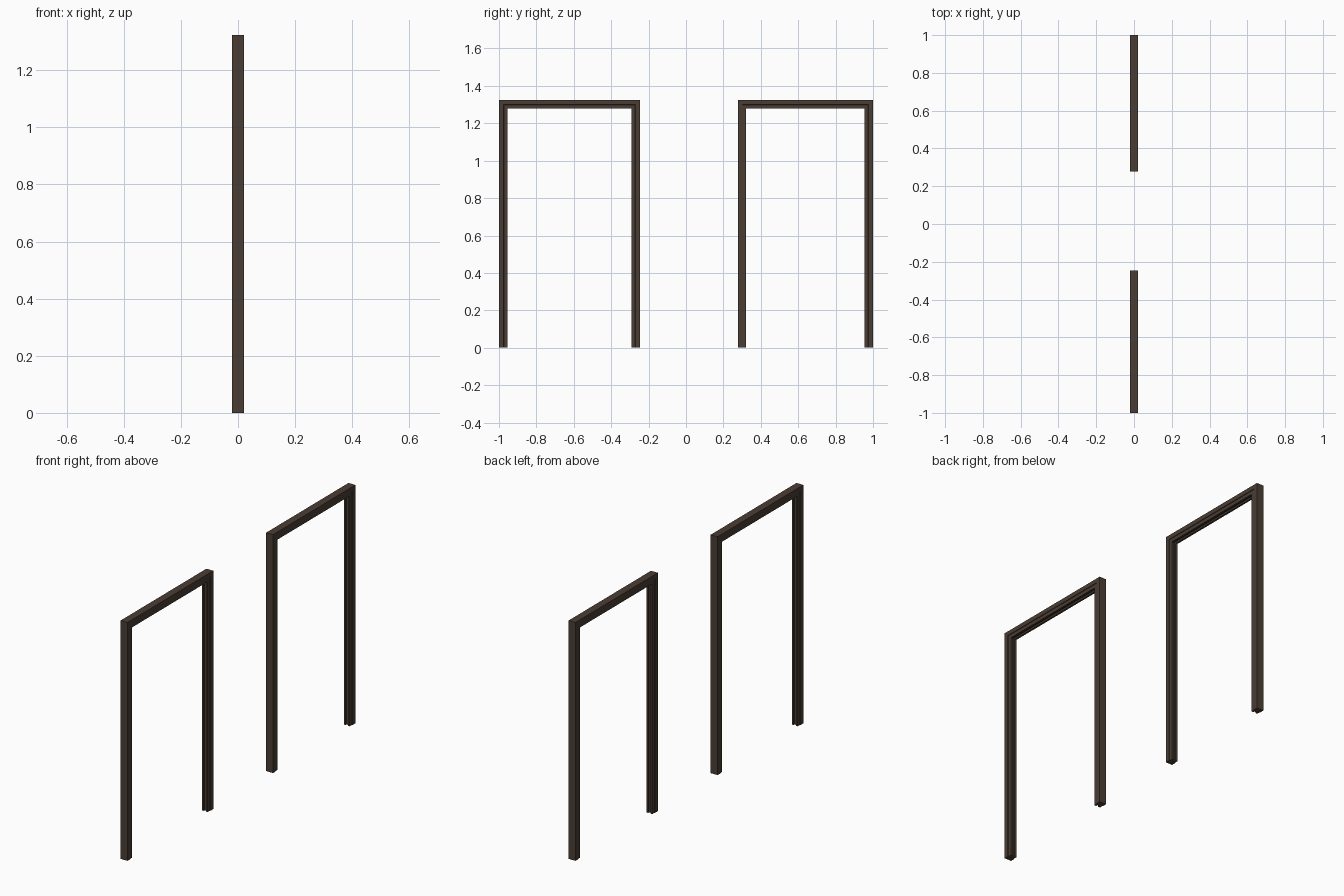
import bpy
import bmesh

cube = bpy.data.objects.get("Cube")
if cube:
    bpy.data.objects.remove(cube, do_unlink=True)

# Dark stained wood
wood = bpy.data.materials.new("dark brown wood")
wood.use_nodes = True
colour = (0.068, 0.047, 0.034, 1)
wood.diffuse_color = colour
bsdf = wood.node_tree.nodes["Principled BSDF"]
bsdf.inputs["Base Color"].default_value = colour
bsdf.inputs["Roughness"].default_value = 0.8

HEIGHT = 1.324

# Half of the moulding section: (half depth, distance in from the outer edge)
half = [(0.021, 0), (0.021, 0.024), (0.018, 0.026), (0.018, 0.045),
        (0.007, 0.045), (0.007, 0.036)]
section = half + [(-x, w) for x, w in reversed(half)]


def door_frame(name, y0, y1):
    """Sweep the moulding up one post, across the lintel and down the other."""
    bm = bmesh.new()
    rings = [[bm.verts.new(p) for p in ring] for ring in (
        [(x, y0 + w, 0) for x, w in section],
        [(x, y0 + w, HEIGHT - w) for x, w in section],
        [(x, y1 - w, HEIGHT - w) for x, w in section],
        [(x, y1 - w, 0) for x, w in section])]
    n = len(section)
    for a, b in zip(rings, rings[1:]):
        for i in range(n):
            j = (i + 1) % n
            bm.faces.new((a[i], a[j], b[j], b[i]))
    # Feet of the posts
    bm.faces.new(rings[0])
    bm.faces.new(rings[-1])
    bmesh.ops.recalc_face_normals(bm, faces=bm.faces)
    mesh = bpy.data.meshes.new(name)
    bm.to_mesh(mesh)
    bm.free()
    mesh.materials.append(wood)
    obj = bpy.data.objects.new(name, mesh)
    bpy.context.collection.objects.link(obj)


door_frame("front_door_frame", -1, -0.247)
door_frame("back_door_frame", 0.277, 1)
